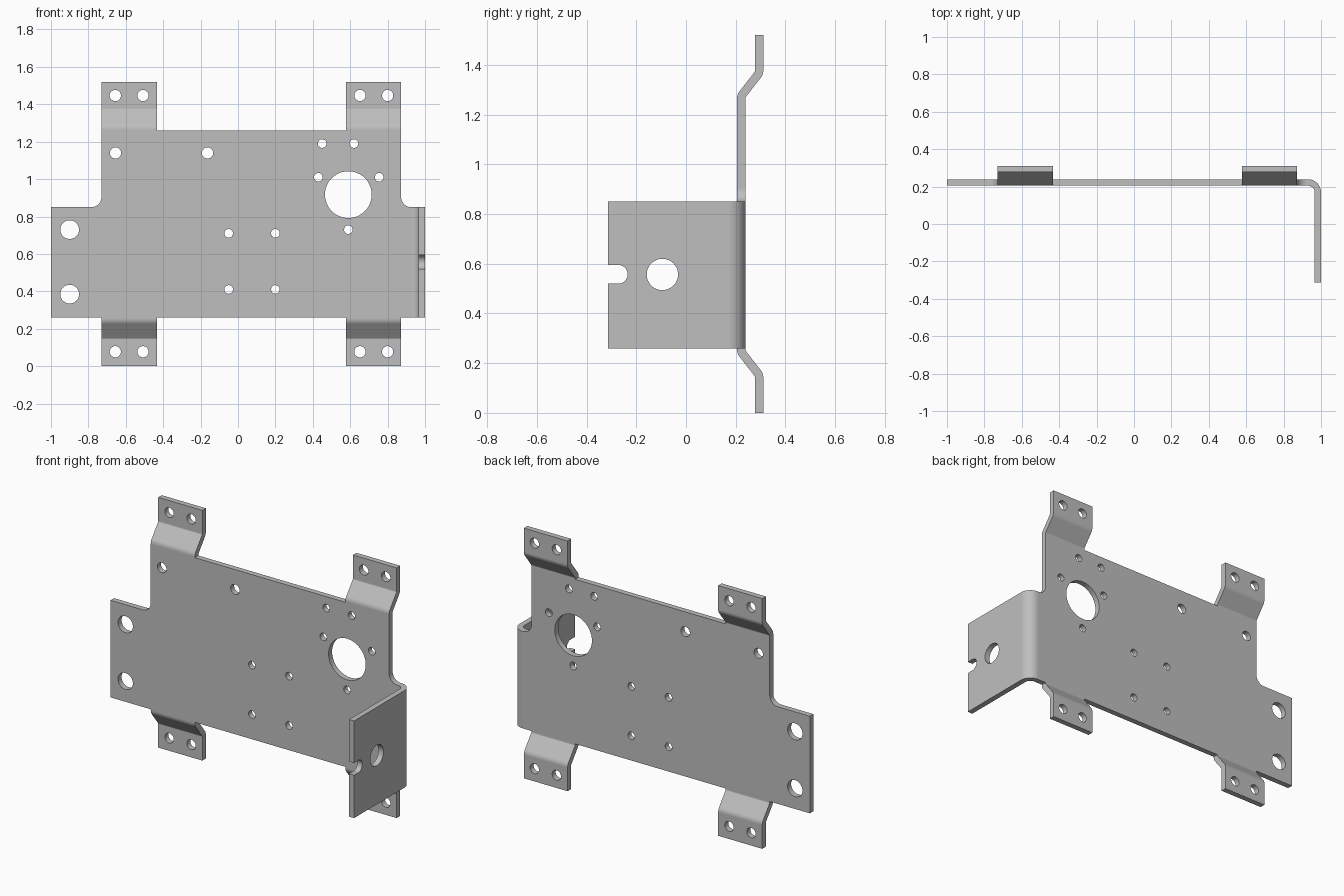
import bpy, bmesh
from math import cos, sin, pi, radians
from mathutils import Vector

if "Cube" in bpy.data.objects:
    bpy.data.objects.remove(bpy.data.objects["Cube"])

steel = bpy.data.materials.new("grey steel")
steel.use_nodes = True
colour = (0.52, 0.52, 0.52, 1)
steel.diffuse_color = colour
steel.node_tree.nodes["Principled BSDF"].inputs["Base Color"].default_value = colour

T = 0.034                    # sheet thickness
MID = 0.222                  # y of the main sheet's middle plane
BOTTOM, SHOULDER, TOP, HEIGHT = 0.26, 0.85, 1.26, 1.52
BEND_X = 0.927               # where the side flange starts to bend
LEFT, RIGHT = -0.73, 0.872   # upper body edges


def rounded(points, steps=8):
    """Replace corners given as (a, b, radius) with arcs."""
    out = []
    for i, p in enumerate(points):
        c = Vector(p[:2])
        if len(p) < 3:
            out.append(c)
            continue
        u = (Vector(points[i - 1][:2]) - c).normalized()
        v = (Vector(points[(i + 1) % len(points)][:2]) - c).normalized()
        half = u.angle(v) / 2
        centre = c + (u + v).normalized() * p[2] / sin(half)
        start = c + u * p[2] * cos(half) / sin(half) - centre
        sweep = pi - 2 * half
        side = (c - centre).normalized()
        across = (u - v).normalized()
        for k in range(steps + 1):
            a = sweep * (0.5 - k / steps)
            out.append(centre + start.length * (side * cos(a) + across * sin(a)))
    return out


def thicken(path):
    """Offset a centreline both ways into a closed strip."""
    sides = ([], [])
    for i, p in enumerate(path):
        a = (p - path[i - 1]).normalized() if i else None
        b = (path[i + 1] - p).normalized() if i + 1 < len(path) else a
        a = a or b
        tangent = (a + b).normalized()
        normal = Vector((-tangent.y, tangent.x)) * (T / 2 / tangent.dot(b))
        sides[0].append(p + normal)
        sides[1].append(p - normal)
    return sides[0] + sides[1][::-1]


def prism(name, outline, axis, low, high):
    """Extrude a closed outline along one axis."""
    bm = bmesh.new()
    place = {"X": lambda p: (low, p[0], p[1]),
             "Y": lambda p: (p[0], low, p[1]),
             "Z": lambda p: (p[0], p[1], low)}[axis]
    face = bm.faces.new([bm.verts.new(place(p)) for p in outline])
    grown = bmesh.ops.extrude_face_region(bm, geom=[face])["geom"]
    shift = Vector([high - low if a == axis else 0 for a in "XYZ"])
    bmesh.ops.translate(bm, vec=shift, verts=[g for g in grown if isinstance(g, bmesh.types.BMVert)])
    bmesh.ops.recalc_face_normals(bm, faces=bm.faces)
    mesh = bpy.data.meshes.new(name)
    bm.to_mesh(mesh)
    bm.free()
    mesh.materials.append(steel)
    obj = bpy.data.objects.new(name, mesh)
    bpy.context.collection.objects.link(obj)
    return obj


def select(obj):
    bpy.ops.object.select_all(action="DESELECT")
    obj.select_set(True)
    bpy.context.view_layer.objects.active = obj


def cut(obj, outline, axis):
    """Punch an outline right through a part."""
    cutter = prism("cutter", outline, axis, -3, 3)
    cutter.hide_render = True
    select(obj)
    mod = obj.modifiers.new("hole", "BOOLEAN")
    mod.operation, mod.solver, mod.object = "DIFFERENCE", "EXACT", cutter
    bpy.ops.object.modifier_apply(modifier=mod.name)
    bpy.data.objects.remove(cutter)


def circle(a, b, r):
    n = 48
    return [(a + r * cos(2 * pi * k / n), b + r * sin(2 * pi * k / n)) for k in range(n)]


def finish(obj):
    select(obj)
    bpy.ops.object.shade_smooth_by_angle(angle=radians(30))
    mod = obj.modifiers.new("flat faces", "WEIGHTED_NORMAL")
    mod.keep_sharp = True
    bpy.ops.object.modifier_apply(modifier=mod.name)


# Main plate with filleted shoulders
plate = prism("main_plate", rounded([
    (-1, BOTTOM), (BEND_X, BOTTOM), (BEND_X, SHOULDER), (RIGHT, SHOULDER, 0.054),
    (RIGHT, TOP), (LEFT, TOP), (LEFT, SHOULDER, 0.054), (-1, SHOULDER)]),
    "Y", MID - T / 2, MID + T / 2)

# Plate holes grouped by radius
holes = {
    0.125: [(0.59, 0.917)],
    0.05: [(-0.9, 0.73), (-0.9, 0.385)],
    0.03: [(-0.655, 1.14), (-0.163, 1.14)],
    0.023: [(0.45, 1.19), (0.62, 1.19), (0.43, 1.01), (0.755, 1.01), (0.59, 0.73)]
           + [(x, z) for x in (-0.05, 0.2) for z in (0.41, 0.71)],
}
for radius, centres in holes.items():
    for x, z in centres:
        cut(plate, circle(x, z, radius), "Y")
finish(plate)

# Side flange bent forward, with a round hole and an open slot
bend = rounded([(BEND_X, MID), (0.983, MID, 0.053), (0.983, -0.314)], 12)
flange = prism("side_flange", thicken(bend), "Z", BOTTOM, SHOULDER)
cut(flange, circle(-0.095, 0.557, 0.063), "X")
slot = rounded([(-0.4, 0.52), (-0.235, 0.52, 0.037), (-0.235, 0.595, 0.037), (-0.4, 0.595)])
# the flange is the only part the slot passes through
cut(flange, slot, "X")
finish(flange)

# Four joggled mounting tabs, each with two holes
joggle = rounded([(MID, TOP), (MID, 1.275, 0.028), (0.294, 1.367, 0.028), (0.294, HEIGHT)], 6)
for side, x0, x1 in (("right", LEFT, -0.434), ("left", 0.578, RIGHT)):
    for level in ("upper", "lower"):
        path = joggle if level == "upper" else [Vector((p.x, HEIGHT - p.y)) for p in joggle]
        tab = prism(f"{level}_{side}_tab", thicken(path), "X", x0, x1)
        z = 1.447 if level == "upper" else HEIGHT - 1.443
        for dx in (0.074, 0.222):
            cut(tab, circle(x0 + dx, z, 0.03), "Y")
        finish(tab)
